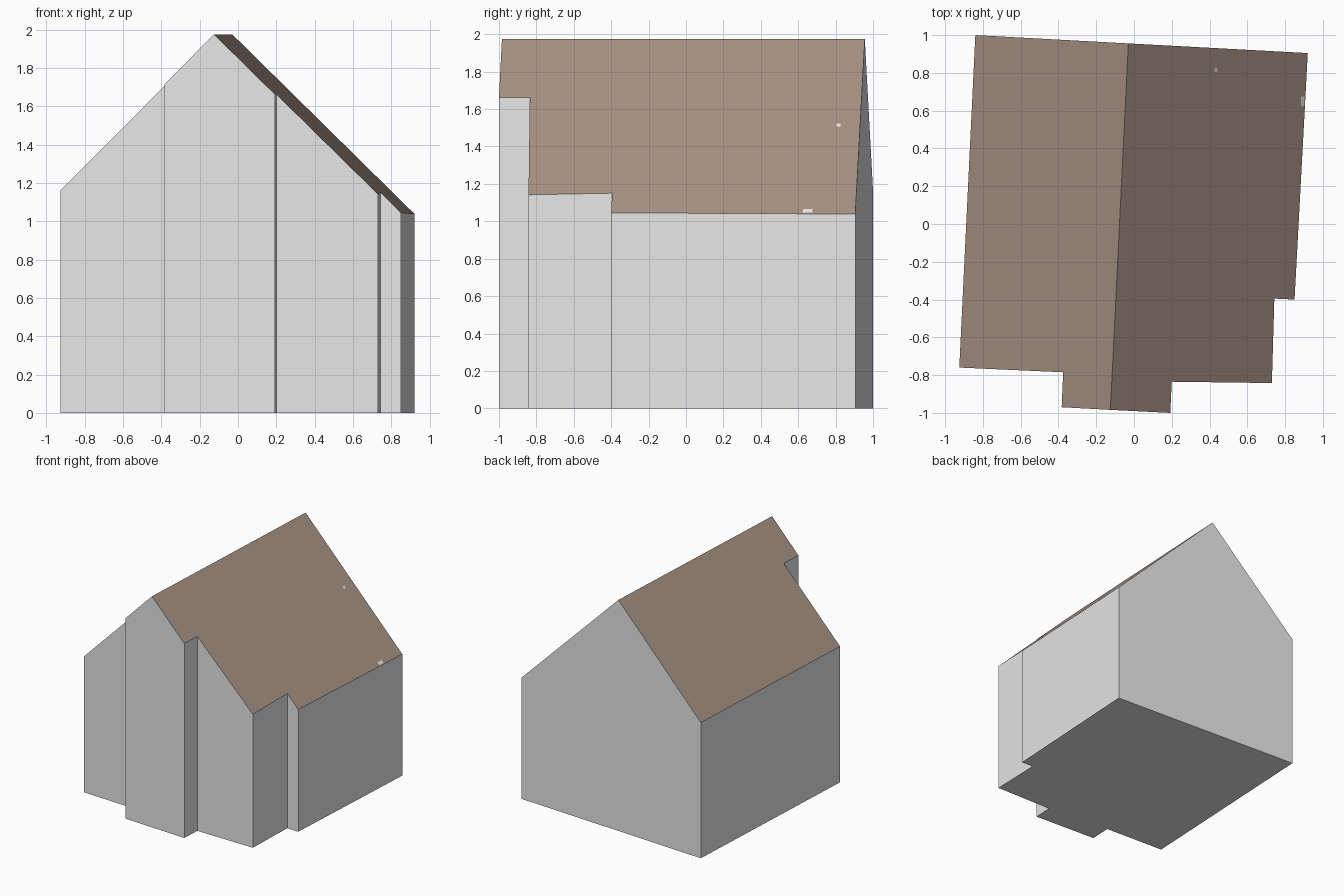
import bpy
from mathutils import Vector

if "Cube" in bpy.data.objects:
    bpy.data.objects.remove(bpy.data.objects["Cube"])


def material(name, rgb):
    m = bpy.data.materials.new(name)
    m.diffuse_color = (*rgb, 1)
    m.use_nodes = True
    m.node_tree.nodes["Principled BSDF"].inputs["Base Color"].default_value = m.diffuse_color
    return m


wall_grey = material("wall grey", (0.8, 0.8, 0.8))
roof_brown = material("roof brown", (0.38, 0.285, 0.225))

# Footprint, clockwise from above; the ridge ends lie on the gable edges
ridge_back, ridge_front = Vector((-0.03, 0.956)), Vector((-0.125, -0.984))
outline = [Vector(p) for p in (
    (-0.84, 1.0), ridge_back, (0.92, 0.905), (0.85, -0.40), (0.743, -0.395),
    (0.73, -0.842), (0.20, -0.835), (0.192, -1.0), ridge_front,
    (-0.383, -0.97), (-0.375, -0.785), (-0.925, -0.76))]
RIDGE_Z = 1.975
along = (ridge_back - ridge_front).normalized()
across = Vector((along.y, -along.x))


def roof_z(p):
    """Height of the gable roof above a plan point."""
    d = (Vector(p) - ridge_front).dot(across)
    return RIDGE_Z - (0.984 * d if d > 0 else -1.004 * d)


def add_mesh(name, verts, faces, mat):
    me = bpy.data.meshes.new(name)
    me.from_pydata(verts, [], faces)
    me.materials.append(mat)
    ob = bpy.data.objects.new(name, me)
    bpy.context.collection.objects.link(ob)
    return ob


n = len(outline)
base = [(p.x, p.y, 0) for p in outline]
eaves = [(p.x, p.y, roof_z(p)) for p in outline]

# Walls and floor
sides = [(i, i + n, (i + 1) % n + n, (i + 1) % n) for i in range(n)]
add_mesh("walls", base + eaves, sides + [tuple(range(n))], wall_grey)

# Two roof slopes sharing the ridge
right = tuple(reversed(range(1, 9)))
left = tuple(reversed((8, 9, 10, 11, 0, 1)))
add_mesh("roof", eaves, [right, left], roof_brown)

# Two tiny pale patches on the right slope
for name, x, y, w, d in (("eave_patch", 0.893, 0.65, 0.02, 0.05),
                         ("slope_patch", 0.434, 0.815, 0.016, 0.02)):
    corners = [(x + sx * w / 2, y + sy * d / 2)
               for sx, sy in ((-1, -1), (1, -1), (1, 1), (-1, 1))]
    add_mesh(name, [(*c, roof_z(c) + 0.003) for c in corners],
             [(0, 1, 2, 3)], wall_grey)
